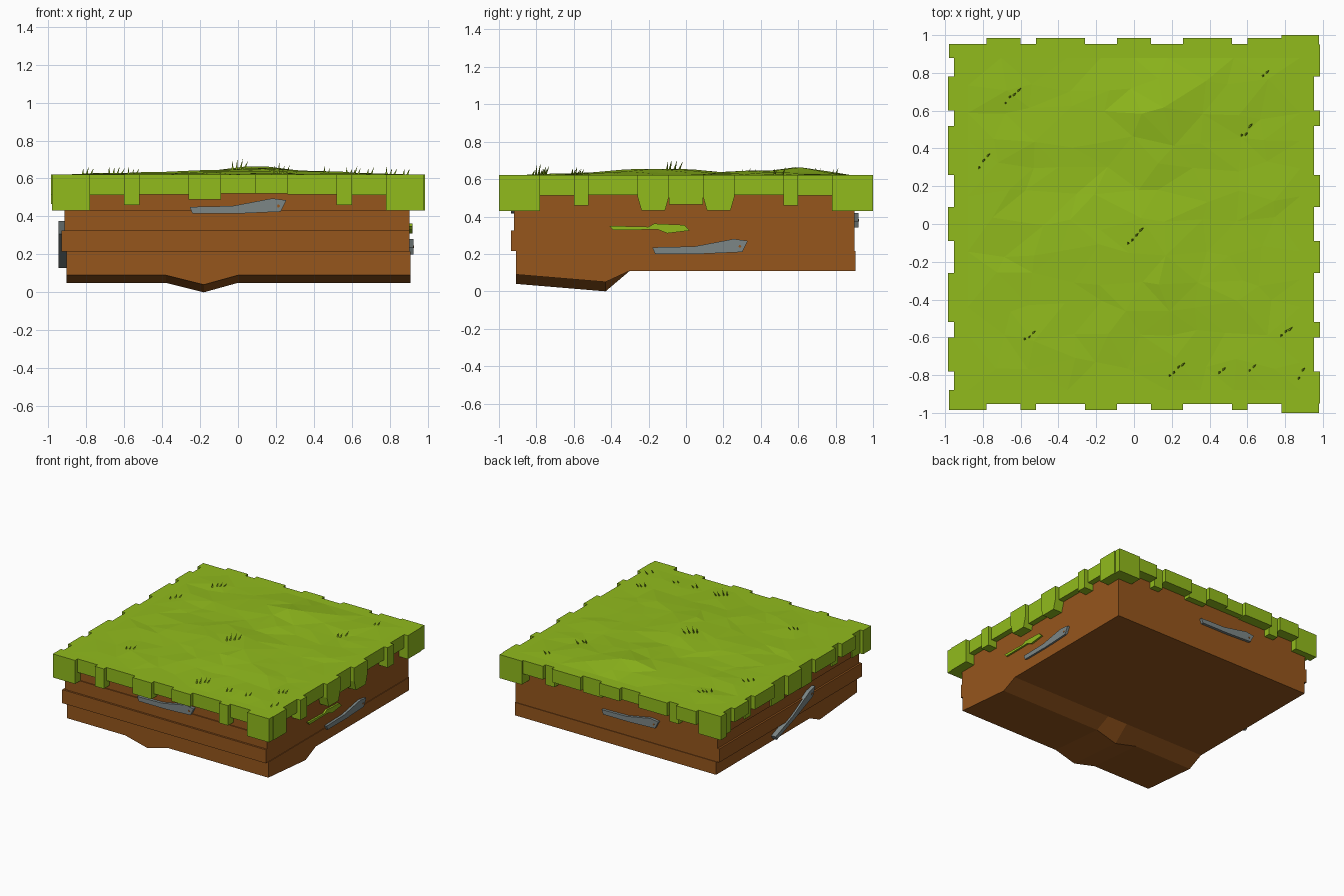
import bpy, bmesh, math, random
from mathutils import Vector, Matrix

if "Cube" in bpy.data.objects:
    bpy.data.objects.remove(bpy.data.objects["Cube"])

random.seed(4)


def material(name, *rgb):
    m = bpy.data.materials.new(name)
    m.diffuse_color = (*rgb, 1)
    m.use_nodes = True
    m.node_tree.nodes["Principled BSDF"].inputs["Base Color"].default_value = m.diffuse_color
    return m


GRASS = material("grass", 0.283, 0.497, 0.012)
DIRT = material("dirt", 0.305, 0.093, 0.012)
STONE = material("stone", 0.2, 0.24, 0.24)
TOP = 0.622      # turf rim height
INNER = 0.88     # where wall parts start


def finish(name, bm, mat):
    bmesh.ops.recalc_face_normals(bm, faces=bm.faces)
    me = bpy.data.meshes.new(name)
    bm.to_mesh(me)
    bm.free()
    me.materials.append(mat)
    ob = bpy.data.objects.new(name, me)
    bpy.context.collection.objects.link(ob)
    return ob


def prism(bm, pts, d0, d1, side):
    """Extrude a (u, z) profile outward; side 0 front, 1 right, 2 back, 3 left."""
    rot = Matrix.Rotation(side * math.pi / 2, 4, 'Z')
    a, b = [[bm.verts.new(rot @ Vector((u, -d, z))) for u, z in pts] for d in (d0, d1)]
    bm.faces.new(a)
    bm.faces.new(b)
    for i in range(len(pts)):
        j = (i + 1) % len(pts)
        bm.faces.new((a[i], a[j], b[j], b[i]))


# Lowest dirt layer: underside rows with a local dip, extruded up
columns = [(-.905, 0), (-.38, 0), (-.18, -.05), (0, 0), (.91, 0)]
rows = [(-.91, .09, 1), (-.43, .05, 1), (-.30, .11, 0), (.905, .11, 0)]
bm = bmesh.new()
g = [[bm.verts.new((x, y, z + dip * w)) for x, dip in columns] for y, z, w in rows]
for j in range(len(rows) - 1):
    for i in range(len(columns) - 1):
        bm.faces.new((g[j][i], g[j][i + 1], g[j + 1][i + 1], g[j + 1][i]))
ext = bmesh.ops.extrude_face_region(bm, geom=bm.faces[:], use_keep_orig=True)
for v in ext["geom"]:
    if isinstance(v, bmesh.types.BMVert):
        v.co.z = 0.215
finish("dirt_base", bm, DIRT)

# Stacked dirt layers, alternately shifted
z0 = 0.215
for n, (z1, west, south) in enumerate([(.325, .93, .935), (.43, .915, .92), (.6, .94, .912)]):
    bm = bmesh.new()
    bmesh.ops.create_cube(bm, size=1)
    for v in bm.verts:
        v.co = (-west if v.co.x < 0 else .905, -south if v.co.y < 0 else .9,
                z0 if v.co.z < 0 else z1)
    finish(f"dirt_layer_{n + 1}", bm, DIRT)
    z0 = z1

# Grass overhang: mirrored tab widths and drops, reach alternates in and out
half_cuts = [.09, .26, .52, .60, .78]
drops = [.465, .435, .515, .46, .513, .43]
for side, label in enumerate(("front", "right", "back", "left")):
    end = .95 if side % 2 else .98
    cuts = [-end] + [-c for c in reversed(half_cuts)] + half_cuts + [end]
    bm = bmesh.new()
    for i in range(len(cuts) - 1):
        a, b, k = cuts[i], cuts[i + 1], abs(i - 5)
        out = .985 if i % 2 == side // 2 else .952
        if k == 5 and i * (side != 1) != 0 and side < 2:
            out = .985 if side else 1.0
        if side == 2 and i == 0:
            out = 1.0
        zb = drops[k]
        if side % 2 == 0 and k < 2:
            zb = .49 if i == 4 else .522
        t = .022 if side == 1 and k == 1 else 0
        prism(bm, [(a, TOP), (a, max(zb, .51 if t else zb)), (a + t, zb - t / 9), (b - t, zb - t / 9),
                   (b, max(zb, .51 if t else zb)), (b, TOP)], INNER, out, side)
    bmesh.ops.remove_doubles(bm, verts=[], dist=0)
    finish(f"grass_edge_{label}", bm, GRASS)

# Gently hilly faceted turf
HILLS = [(0, -.1, .35, .026), (.1, .62, .28, .036), (.3, -.35, .25, .015)]


def turf_height(x, y):
    fade = min(1, (INNER - max(abs(x), abs(y))) / 0.25)
    return TOP + fade * sum(k * math.exp(-((x - cx) ** 2 + (y - cy) ** 2) / (r * r))
                            for cx, cy, r, k in HILLS)


bm = bmesh.new()
bmesh.ops.create_grid(bm, x_segments=10, y_segments=12, size=INNER)
for v in bm.verts:
    x, y = v.co.x, v.co.y
    if max(abs(x), abs(y)) < INNER - .01:
        x += random.uniform(-.05, .05)
        y += random.uniform(-.04, .04)
        v.co = (x, y, turf_height(x, y) + random.uniform(-.003, .008))
    else:
        v.co.z = TOP
bmesh.ops.triangulate(bm, faces=bm.faces)
finish("turf", bm, GRASS)

# Small tufts of leaning three-sided blades
bm = bmesh.new()
tufts = [(0, -.08), (.22, -.78), (-.65, .67), (-.8, .33), (.59, .48), (-.56, -.6),
         (.8, -.58), (.69, .78), (.46, -.78), (.62, -.76), (.88, -.8)]
for t, (x, y) in enumerate(tufts):
    n = 4 if t < 3 else 3 if t < 7 else 2
    h = .065 if t < 2 else .043
    for i in range(n):
        s = i - (n - 1) / 2
        bx, by = x + s * .02, y + s * .022 + random.uniform(-.012, .012)
        z = turf_height(bx, by)
        tip = bm.verts.new((bx + .012 + s * .008, by + .014 + s * .006, z + h * random.uniform(.65, 1)))
        ring = [bm.verts.new((bx + .008 * math.cos(q), by + .008 * math.sin(q), z - .004))
                for q in (k * math.tau / 3 for k in range(3))]
        bm.faces.new(ring)
        for k in range(3):
            bm.faces.new((ring[k], ring[(k + 1) % 3], tip))
finish("grass_blades", bm, GRASS)

# One flat shard profile, placed on each wall: shift u, shift z, slope, depth
shard = [(-.255, .45), (-.24, .415), (0, .415), (.225, .425), (.255, .485), (.18, .495), (-.03, .455)]
pit = [(.213 + .008 * math.cos(k * math.pi / 3), .455 + .008 * math.sin(k * math.pi / 3)) for k in range(6)]
for side, (label, du, dz, slope, d) in enumerate([("front", 0, 0, 0, .935), ("right", .075, -.215, 0, .925),
                                                  ("back", .14, -.075, 0, .922), ("left", .06, -.2, .36, .945)]):
    for part, pts, depth, mat in (("stone", shard, d, STONE), ("stone_pit", pit, d + .002, DIRT)):
        bm = bmesh.new()
        prism(bm, [(u + du, z + dz + slope * u) for u, z in pts], INNER, depth, side)
        finish(f"{part}_{label}", bm, mat)

# Moss streak on the right wall
bm = bmesh.new()
prism(bm, [(-.41, .35), (-.39, .328), (-.15, .33), (-.1, .31), (.02, .325), (-.01, .355),
           (-.17, .362), (-.2, .345)], INNER, .92, 1)
finish("moss_streak", bm, GRASS)
